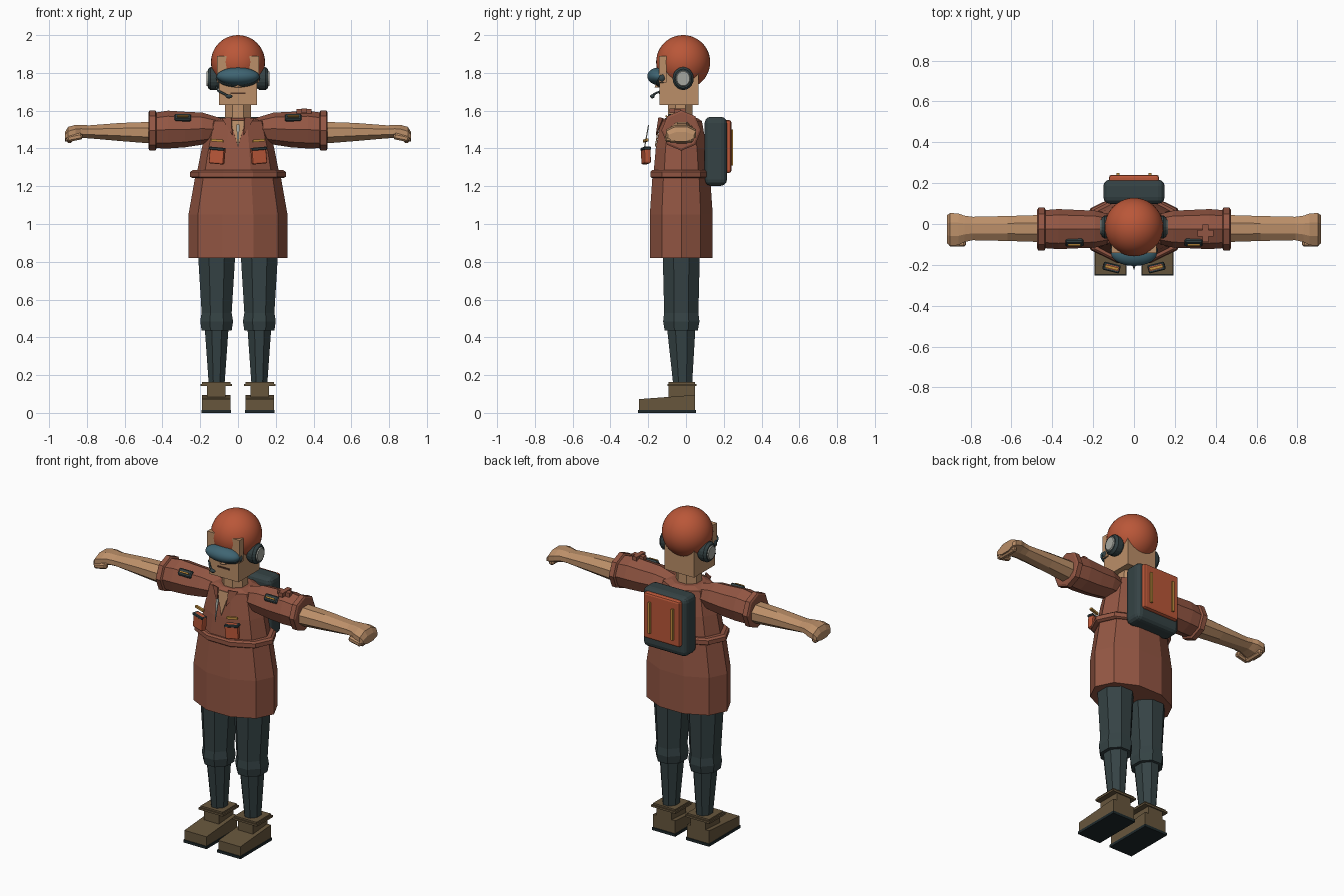
import bpy, bmesh
from math import sin, cos, pi, radians
from mathutils import Vector, Euler

if "Cube" in bpy.data.objects:
    bpy.data.objects.remove(bpy.data.objects["Cube"])


def material(name, r, g, b):
    m = bpy.data.materials.new(name)
    m.use_nodes = True
    m.diffuse_color = (r, g, b, 1)
    m.node_tree.nodes["Principled BSDF"].inputs["Base Color"].default_value = (r, g, b, 1)
    return m


BROWN = material("jacket brown", .29, .093, .056)
ORANGE = material("burnt orange", .49, .095, .04)
TEAL = material("dark teal", .035, .055, .058)
SKIN = material("tan skin", .5, .275, .14)
BOOT = material("olive leather", .135, .093, .046)
LENS = material("visor blue", .05, .13, .17)
GRAY = material("pale gray", .38, .39, .35)
YELLOW = material("mustard", .55, .28, .05)
SOLE = material("black rubber", .013, .022, .024)
MOUTH = material("dark brown", .08, .035, .02)


def finish(name, bm, mat, smooth=False):
    bmesh.ops.recalc_face_normals(bm, faces=bm.faces[:])
    mesh = bpy.data.meshes.new(name)
    bm.to_mesh(mesh)
    bm.free()
    mesh.materials.append(mat)
    obj = bpy.data.objects.new(name, mesh)
    bpy.context.collection.objects.link(obj)
    for p in mesh.polygons:
        p.use_smooth = smooth
    return obj


def loft(name, mat, sections, sides=8, axis="z", phase=0, mirror=1):
    """Skin rings of (position, centre a, centre b, radius a, radius b)."""
    bm = bmesh.new()
    rings = []
    for pos, ca, cb, ra, rb in sections:
        ring = []
        for i in range(sides):
            t = 2 * pi * i / sides + phase
            a, b = ca + ra * cos(t), cb + rb * sin(t)
            ring.append(bm.verts.new((a, b, pos) if axis == "z" else (pos * mirror, a, b)))
        rings.append(ring)
    for lo, hi in zip(rings, rings[1:]):
        for i in range(sides):
            j = (i + 1) % sides
            bm.faces.new((lo[i], lo[j], hi[j], hi[i]))
    bm.faces.new(rings[0])
    bm.faces.new(rings[-1])
    return finish(name, bm, mat)


def box(name, mat, center, size, rot=(0, 0, 0), bevel=0, segments=1):
    bm = bmesh.new()
    bmesh.ops.create_cube(bm, size=1)
    bmesh.ops.scale(bm, vec=size, verts=bm.verts[:])
    if bevel:
        bmesh.ops.bevel(bm, geom=bm.edges[:], offset=bevel, segments=segments,
                        profile=.5, affect="EDGES")
    obj = finish(name, bm, mat)
    obj.location = center
    obj.rotation_euler = Euler(rot)
    return obj


def ball(name, mat, center, radii, u=32, v=20):
    bm = bmesh.new()
    bmesh.ops.create_uvsphere(bm, u_segments=u, v_segments=v, radius=1)
    bmesh.ops.scale(bm, vec=radii, verts=bm.verts[:])
    obj = finish(name, bm, mat, True)
    obj.location = center
    return obj


def plate(name, mat, points):
    bm = bmesh.new()
    bm.faces.new([bm.verts.new(p) for p in points])
    obj = finish(name, bm, mat)
    mod = obj.modifiers.new("thickness", "SOLIDIFY")
    mod.thickness = .006
    mod.offset = 0
    return obj


# Head, helmet and face
CY = -.025
box("head", SKIN, (0, -.037, 1.76), (.2, .205, .26))
ball("helmet", ORANGE, (0, -.015, 1.857), (.143, .143, .143), 40, 24)
for s in (-1, 1):
    box("cheek_guard", SKIN, (s * .085, -.122, 1.82), (.05, .04, .14))
ball("goggles_rim", TEAL, (0, -.128, 1.772), (.118, .045, .05))
ball("goggles_lens", LENS, (0, -.145, 1.782), (.112, .06, .046))
plate("mouth", MOUTH, [(-.04, -.141, 1.688), (.04, -.141, 1.688),
                       (.04, -.141, 1.697), (-.04, -.141, 1.697)])
loft("nose", SKIN, [(1.722, 0, -.145, .022, .022), (1.78, 0, -.135, .008, .008)], 4)
loft("neck", SKIN, [(1.48, 0, -.03, .078, .072), (1.64, 0, -.03, .073, .07)], 8, phase=pi / 8)

# Headset
for s in (-1, 1):
    loft("earphone", TEAL, [(.095, -.015, 1.77, .045, .048), (.115, -.015, 1.77, .056, .061),
                            (.145, -.015, 1.77, .056, .061), (.16, -.015, 1.77, .045, .05)],
         20, "x", 0, s)
    loft("earphone_cap", GRAY, [(.155, -.015, 1.77, .042, .046),
                                (.166, -.015, 1.77, .034, .038)], 20, "x", 0, s)
    ball("goggles_hinge", TEAL, (s * .1, -.125, 1.78), (.014, .016, .016), 12, 8)
curve = bpy.data.curves.new("microphone_boom", "CURVE")
curve.dimensions = "3D"
curve.bevel_depth = .006
curve.bevel_resolution = 1
spline = curve.splines.new("POLY")
path = [(-.115, -.06, 1.725), (-.105, -.13, 1.705), (-.075, -.165, 1.69), (-.045, -.18, 1.676)]
spline.points.add(len(path) - 1)
for point, co in zip(spline.points, path):
    point.co = (*co, 1)
curve.materials.append(TEAL)
bpy.context.collection.objects.link(bpy.data.objects.new("microphone_boom", curve))
ball("microphone", TEAL, (-.048, -.178, 1.676), (.019, .012, .011), 12, 8)

# Jacket: skirt, belt and bodice
loft("jacket_skirt", BROWN, [(.82, 0, CY, .262, .175), (1.05, 0, CY, .262, .175),
                             (1.26, 0, CY, .225, .16)], 10)
loft("belt", BROWN, [(1.243, 0, CY, .24, .163), (1.25, 0, CY, .254, .172),
                     (1.275, 0, CY, .254, .172), (1.285, 0, CY, .24, .163)], 10)
loft("bodice", BROWN, [(1.26, 0, CY, .22, .155), (1.4, 0, CY, .192, .142),
                       (1.545, 0, CY, .155, .115), (1.56, 0, CY, .095, .09)], 10)

# Open neckline, collar flaps and zip
front = lambda z: CY - .952 * (.142 - .027 * (z - 1.4) / .145) - .004
plate("neckline", SKIN, [(-.04, front(1.545), 1.548), (0, front(1.41), 1.41),
                         (.04, front(1.545), 1.548)])
for s in (-1, 1):
    plate("collar_flap", BROWN, [(s * .035, front(1.55) - .006, 1.565), (s * .085, -.12, 1.56),
                                 (s * .03, front(1.47) - .006, 1.47)])
plate("zip_pull", GRAY, [(-.009, -.198, 1.525), (.009, -.198, 1.525), (0, -.222, 1.39)])

for s in (-1, 1):
    # Chest pouches
    turn = (0, radians(-5) * s, radians(14) * s)
    box("chest_pouch", ORANGE, (s * .11, -.212, 1.362), (.08, .036, .088), turn, .008, 2)
    box("pouch_band", TEAL, (s * .11, -.213, 1.398), (.084, .04, .016), turn, .004)
    box("pouch_tag", YELLOW, (s * .11, -.213, 1.442), (.066, .014, .013), turn)

    # Sleeves
    loft("sleeve", BROWN, [(.09, CY, 1.5, .065, .06), (.19, CY, 1.505, .09, .085),
                           (.28, CY, 1.5, .094, .094), (.37, CY, 1.5, .098, .1),
                           (.45, CY, 1.495, .092, .093)], 8, "x", 0, s)
    loft("sleeve_cuff", BROWN, [(.432, CY, 1.495, .094, .096), (.438, CY, 1.495, .105, .107),
                                (.468, CY, 1.495, .105, .107), (.474, CY, 1.495, .094, .096)],
         8, "x", 0, s)
    box("sleeve_pocket", TEAL, (s * .292, -.088, 1.56), (.088, .03, .042),
        (radians(-40), 0, 0), .006)
    box("sleeve_pocket_tab", YELLOW, (s * .292, -.098, 1.566), (.06, .026, .009),
        (radians(-40), 0, 0))

    # Forearm, hand and curled fingers
    loft("arm_and_hand", SKIN, [(.44, -.022, 1.483, .072, .063), (.62, -.022, 1.487, .066, .052),
                                (.79, -.022, 1.488, .062, .037), (.83, -.024, 1.49, .07, .038),
                                (.86, -.026, 1.486, .084, .042), (.9, -.026, 1.475, .086, .042),
                                (.916, -.026, 1.462, .074, .026)], 8, "x", pi / 8, s)
    box("fingers", SKIN, (s * .893, -.026, 1.449), (.034, .13, .04), (0, 0, 0), .01)
    box("thumb", SKIN, (s * .865, -.094, 1.458), (.085, .034, .034), (0, radians(12) * s, 0), .009)

    # Trouser legs
    x = s * .113
    loft("trouser_leg", TEAL, [(.16, x, -.018, .046, .055), (.435, x, -.025, .067, .08),
                               (.437, x, -.025, .086, .095), (.485, x, -.025, .094, .104),
                               (.53, x, -.025, .086, .098), (.83, x, -.025, .106, .106)],
         8, phase=pi / 8)

    # Boots
    bx = s * .115
    box("boot_sole", SOLE, (bx, -.1, .008), (.158, .306, .016))
    foot = box("boot_foot", BOOT, (bx, -.1, .055), (.15, .296, .08))
    for v in foot.data.vertices:
        if v.co.z > 0 and v.co.y < 0:
            v.co.z -= .022
    box("boot_ankle", BOOT, (bx, -.022, .115), (.1, .14, .07))
    box("boot_cuff", BOOT, (bx, -.022, .148), (.166, .154, .012))
    box("boot_cuff_trim", BOOT, (bx, -.022, .158), (.15, .14, .012))

# Stitched repair patch on the left sleeve
box("cross_patch_bar", BROWN, (.35, -.045, 1.597), (.08, .03, .025))
box("cross_patch_post", BROWN, (.35, -.045, 1.6), (.028, .085, .025))

# Backpack
box("backpack", TEAL, (0, .158, 1.385), (.3, .118, .365), (0, 0, 0), .032, 3)
box("backpack_panel", ORANGE, (0, .22, 1.41), (.245, .04, .28), (0, 0, 0), .012, 2)
for s in (-1, 1):
    box("backpack_strip", YELLOW, (s * .078, .243, 1.405), (.014, .014, .19))
